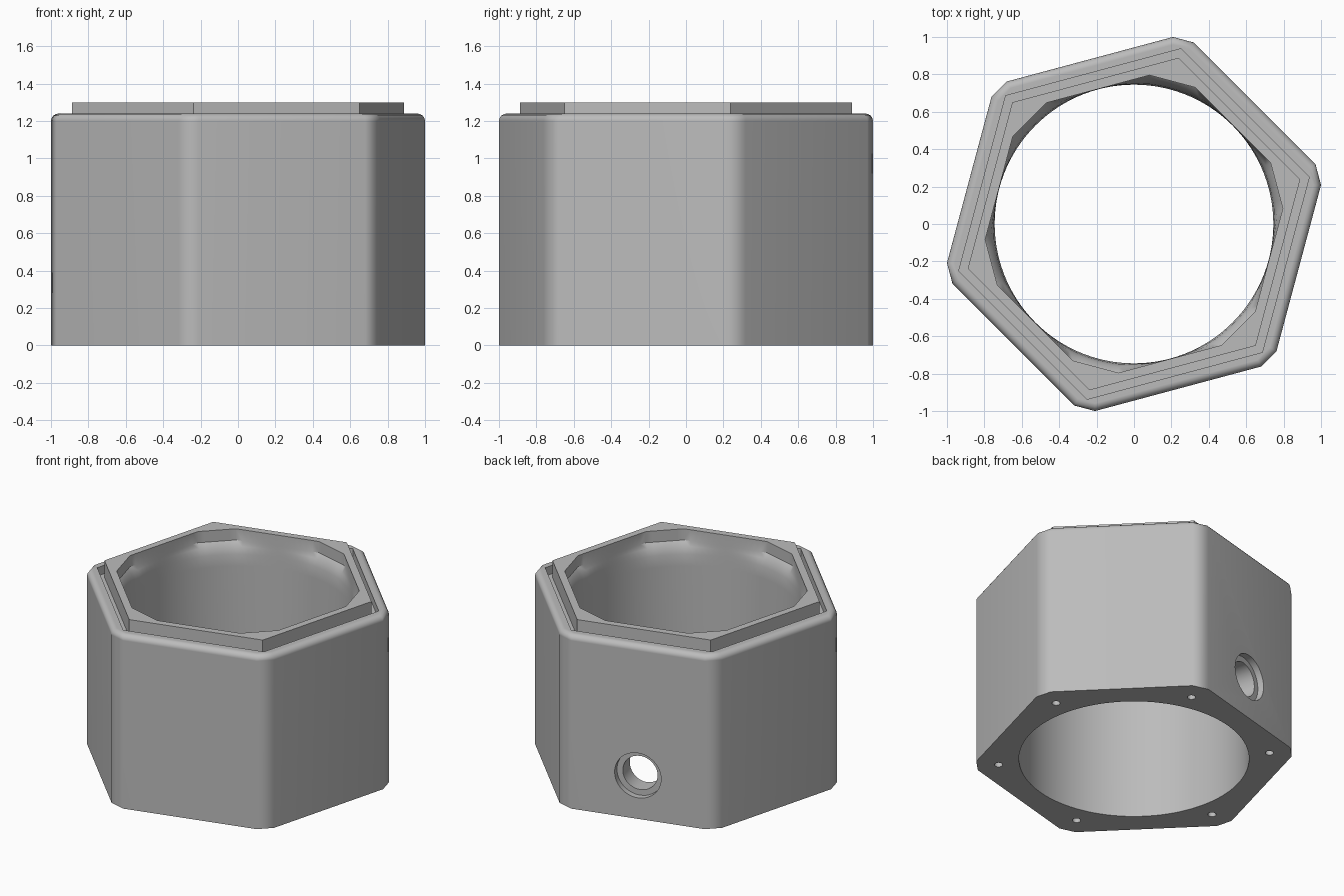
import bpy, bmesh
from math import radians, degrees, sin, cos, atan, pi
from mathutils import Matrix, Vector

if "Cube" in bpy.data.objects:
    bpy.data.objects.remove(bpy.data.objects["Cube"], do_unlink=True)

TWIST = 15          # angle of the first hexagon corner
HEIGHT = 1.24       # height of the body rim
FLAT = 0.912        # centre to flat side of the body
CORNER = 1.02       # centre to cut corner of the body
BORE = 0.745

grey = bpy.data.materials.new("plain grey")
grey.use_nodes = True
colour = (0.5, 0.5, 0.5, 1)
grey.diffuse_color = colour
grey.node_tree.nodes["Principled BSDF"].inputs["Base Color"].default_value = colour


def polar(radius, degs, z):
    return Vector((radius * cos(radians(degs)), radius * sin(radians(degs)), z))


def hexagon(radius, z):
    return [polar(radius, TWIST + 60 * i, z) for i in range(6)]


def cut_hexagon(flat, corner, z):
    """Hexagon with a flat cut across each corner."""
    half = degrees(atan((flat / corner - cos(pi / 6)) * 2))
    radius = corner / cos(radians(half))
    return [polar(radius, TWIST + 60 * i + s * half, z) for i in range(6) for s in (-1, 1)]


def throat_ring(blend, z):
    """Ring that blends from the round bore (0) to a cut hexagon (1)."""
    pts = []
    for i in range(120):
        a = i * 3
        to_corner = (a + 30) % 60 - 30
        to_flat = 30 - abs(to_corner)
        r = min((BORE + 0.002) / cos(radians(to_flat)), 0.79 / cos(radians(to_corner)))
        pts.append(polar(BORE + blend * (r - BORE), a + TWIST, z))
    return pts


def loft(name, rings):
    """Closed solid through a stack of rings."""
    bm = bmesh.new()
    loops = [[bm.verts.new(p) for p in ring] for ring in rings]
    n = len(loops[0])
    for low, high in zip(loops, loops[1:]):
        for i in range(n):
            j = (i + 1) % n
            bm.faces.new((low[i], low[j], high[j], high[i]))
    bm.faces.new(loops[0][::-1])
    bm.faces.new(loops[-1])
    bmesh.ops.recalc_face_normals(bm, faces=bm.faces)
    return finish(name, bm)


def cylinder(name, radius, depth, matrix, segments):
    bm = bmesh.new()
    bmesh.ops.create_cone(bm, cap_ends=True, segments=segments, radius1=radius,
                          radius2=radius, depth=depth, matrix=matrix)
    return finish(name, bm)


def finish(name, bm):
    mesh = bpy.data.meshes.new(name)
    bm.to_mesh(mesh)
    bm.free()
    mesh.materials.append(grey)
    obj = bpy.data.objects.new(name, mesh)
    bpy.context.collection.objects.link(obj)
    return obj


def combine(target, tool, operation):
    mod = target.modifiers.new(tool.name, "BOOLEAN")
    mod.object, mod.operation, mod.solver = tool, operation, "EXACT"
    bpy.context.view_layer.objects.active = target
    bpy.ops.object.modifier_apply(modifier=mod.name)
    bpy.data.objects.remove(tool, do_unlink=True)


# Body with cut corners and a rounded upper rim
ROUND = 0.04
rings = [cut_hexagon(FLAT, CORNER, 0)]
for step in range(5):
    a = step * pi / 8
    inset = ROUND * (1 - cos(a))
    rings.append(cut_hexagon(FLAT - inset, CORNER - inset, HEIGHT - ROUND + ROUND * sin(a)))
body = loft("hexagonal_housing", rings)

# Seal groove and raised locating lip
combine(body, loft("groove", [hexagon(0.97, HEIGHT - 0.06), hexagon(0.97, 1.5)]), "DIFFERENCE")
combine(body, loft("lip", [hexagon(0.92, 1.0), hexagon(0.92, 1.3)]), "UNION")

# Round bore opening into a hexagonal throat
profile = [(0, -0.1), (0, 1.06), (0.15, 1.14), (0.45, 1.19), (1, 1.22), (1, 1.5)]
combine(body, loft("bore", [throat_ring(b, z) for b, z in profile]), "DIFFERENCE")

# Screw holes under the corners
for i in range(6):
    place = Matrix.Translation(polar(0.88, TWIST + 60 * i, 0))
    combine(body, cylinder("screw_hole", 0.027, 0.4, place, 20), "DIFFERENCE")

# Stepped cable port through one back side
PORT = 105
for name, radius, start in (("port", 0.12, 0.5), ("port_recess", 0.16, FLAT - 0.045)):
    depth = 1.1 - start
    place = (Matrix.Translation(polar(start + depth / 2, PORT, 0.31))
             @ Matrix.Rotation(radians(PORT), 4, "Z") @ Matrix.Rotation(pi / 2, 4, "Y"))
    combine(body, cylinder(name, radius, depth, place, 48), "DIFFERENCE")

# Smooth rounded areas, keep the machined edges crisp
bpy.ops.object.select_all(action="DESELECT")
body.select_set(True)
bpy.context.view_layer.objects.active = body
bpy.ops.object.shade_smooth_by_angle(angle=radians(35))
weighted = body.modifiers.new("weighted_normals", "WEIGHTED_NORMAL")
weighted.keep_sharp = True
